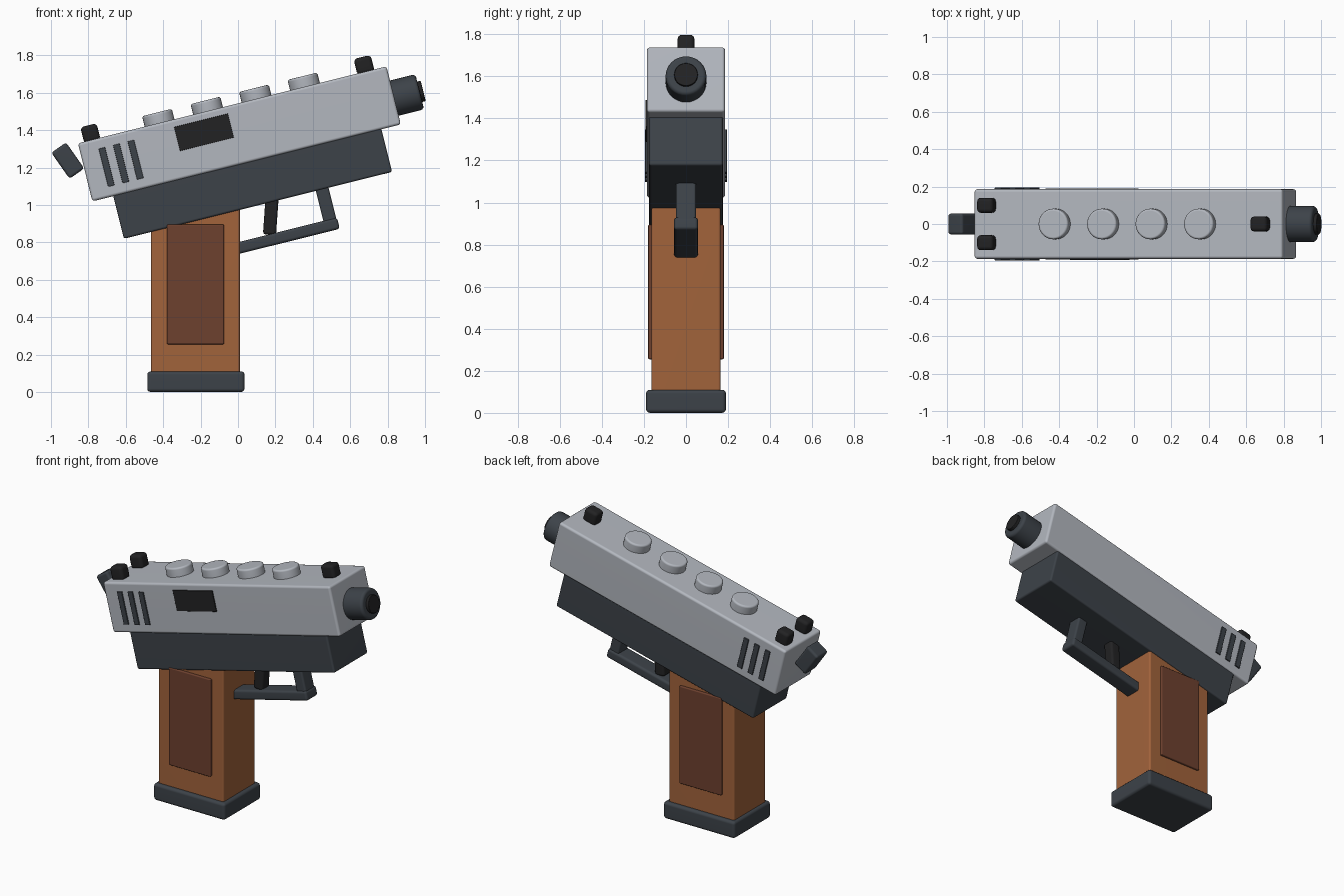
import bpy, bmesh
from math import radians, sin, cos, pi
from mathutils import Matrix

default = bpy.data.objects.get("Cube")
if default:
    bpy.data.objects.remove(default, do_unlink=True)


def material(name, rgb):
    m = bpy.data.materials.new(name)
    m.use_nodes = True
    m.diffuse_color = (*rgb, 1)
    m.node_tree.nodes["Principled BSDF"].inputs["Base Color"].default_value = (*rgb, 1)
    return m


SILVER = material("silver", (0.45, 0.475, 0.52))
STEEL = material("dark_steel", (0.046, 0.055, 0.066))
BLACK = material("black", (0.016, 0.016, 0.017))
WOOD = material("wood_brown", (0.36, 0.125, 0.044))
PANEL = material("dark_brown", (0.155, 0.052, 0.028))

TILT = radians(14)
ORIGIN = (0.0075, 1.38)      # centre of the slide


def tilted(u, v):
    """Point in the slide's tilted frame, as world x and z."""
    return (ORIGIN[0] + u * cos(TILT) - v * sin(TILT),
            ORIGIN[1] + u * sin(TILT) + v * cos(TILT))


def finish(name, bm, xz, y, turn, mat, bevel):
    # Round only the hard edges
    hard = [e for e in bm.edges if e.calc_face_angle(0) > radians(40)]
    if bevel:
        bmesh.ops.bevel(bm, geom=hard, offset=bevel, segments=3,
                        profile=0.5, affect='EDGES')
    bmesh.ops.recalc_face_normals(bm, faces=bm.faces)
    mesh = bpy.data.meshes.new(name)
    bm.to_mesh(mesh)
    bm.free()
    mesh.materials.append(mat)
    ob = bpy.data.objects.new(name, mesh)
    bpy.context.collection.objects.link(ob)
    ob.location = (xz[0], y, xz[1])
    ob.rotation_euler = (0, turn, 0)
    bpy.ops.object.select_all(action='DESELECT')
    ob.select_set(True)
    bpy.context.view_layer.objects.active = ob
    bpy.ops.object.shade_smooth_by_angle(angle=radians(40))
    ob.modifiers.new("flat_faces", 'WEIGHTED_NORMAL').keep_sharp = True
    return ob


def box(name, xz, size, mat, angle=0.0, y=0.0, bevel=0.015):
    bm = bmesh.new()
    bmesh.ops.create_cube(bm, size=1, matrix=Matrix.Diagonal((*size, 1)))
    return finish(name, bm, xz, y, -angle, mat, bevel)


def cylinder(name, xz, radius, depth, mat, turn, bevel=0.012):
    bm = bmesh.new()
    bmesh.ops.create_cone(bm, cap_ends=True, segments=32, radius1=radius,
                          radius2=radius, depth=depth)
    return finish(name, bm, xz, 0, turn, mat, bevel)


# Slide and lower frame
box("slide", tilted(0, 0), (1.70, 0.372, 0.32), SILVER, TILT)
box("lower_frame", tilted(0.004, -0.27), (1.478, 0.35, 0.25), STEEL, TILT, bevel=0.012)

# Studs along the top
for i in range(4):
    cylinder(f"top_stud_{i + 1}", tilted(-0.4 + i * 0.267, 0.18), 0.082, 0.075, SILVER, -TILT)

# Sights
box("front_sight", tilted(0.736, 0.195), (0.094, 0.08, 0.09), BLACK, TILT, bevel=0.02)
for side, y in (("left", 0.1), ("right", -0.1)):
    box(f"rear_sight_{side}", tilted(-0.772, 0.195), (0.09, 0.08, 0.09), BLACK, TILT, y, 0.02)

# Muzzle and its bore
cylinder("muzzle", tilted(0.9, -0.015), 0.097, 0.18, STEEL, pi / 2 - TILT, 0.018)
cylinder("muzzle_bore", tilted(0.96, -0.015), 0.056, 0.098, BLACK, pi / 2 - TILT, 0.004)

# Ejection port on the right only, grip grooves on both sides
box("ejection_port", tilted(-0.182, 0.054), (0.297, 0.009, 0.132), BLACK, TILT, -0.188, 0.002)
for side, y in (("left", 0.19), ("right", -0.19)):
    for i in range(3):
        box(f"slide_groove_{side}_{i + 1}", tilted(-0.732 + i * 0.08, 0),
            (0.036, 0.0098, 0.21), STEEL, TILT, y, 0.003)

# Hammer
box("hammer", (-0.91, 1.237), (0.096, 0.113, 0.17), STEEL, radians(35), bevel=0.015)

# Grip, side panels and base plate
box("grip", (-0.2275, 0.54), (0.475, 0.33, 0.92), WOOD, bevel=0.012)
for side, y in (("left", 0.165), ("right", -0.165)):
    box(f"grip_panel_{side}", (-0.2275, 0.575), (0.305, 0.03, 0.64), PANEL, y=y, bevel=0.006)
box("base_plate", (-0.225, 0.055), (0.52, 0.38, 0.11), STEEL, bevel=0.018)

# Trigger and its guard
box("trigger", (0.176, 0.95), (0.07, 0.075, 0.22), BLACK, radians(-4), bevel=0.015)
box("guard_bar", (0.246, 0.83), (0.6, 0.114, 0.062), STEEL, TILT, bevel=0.015)
box("guard_post", (0.466, 1.02), (0.07, 0.096, 0.28), STEEL, TILT, bevel=0.012)
